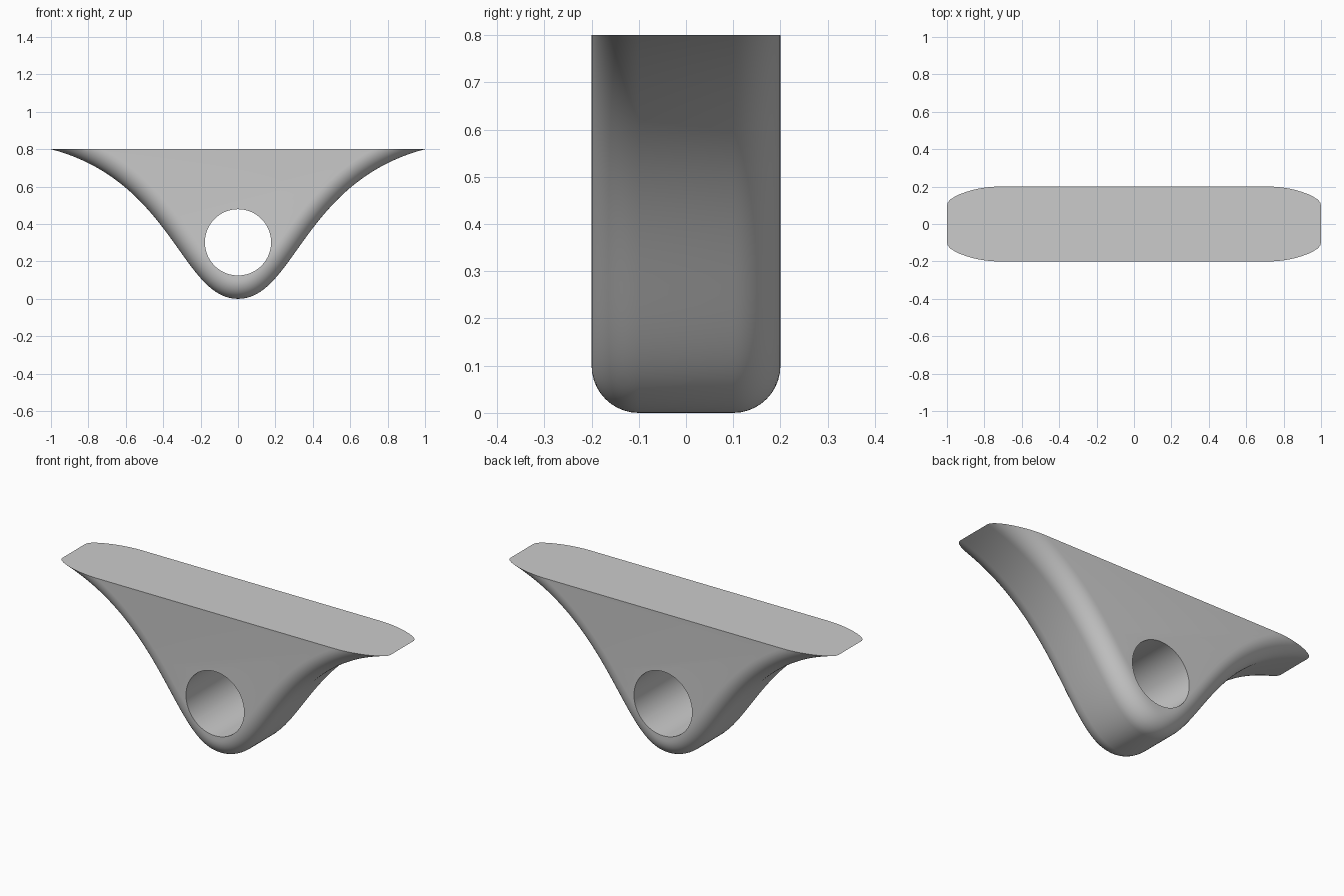
import bpy, bmesh, math
from mathutils import Vector
from mathutils.geometry import interpolate_bezier

cube = bpy.data.objects.get("Cube")
if cube:
    bpy.data.objects.remove(cube, do_unlink=True)

TOP, HALF_DEPTH, FILLET = 0.8, 0.2, 0.1
HOLE_Z, HOLE_R = 0.302, 0.177

grey = bpy.data.materials.new("plain grey")
grey.use_nodes = True
grey.diffuse_color = (0.6, 0.6, 0.6, 1)
grey.node_tree.nodes["Principled BSDF"].inputs["Base Color"].default_value = (0.6, 0.6, 0.6, 1)

# Bell-shaped underside, one half as a curve, then mirrored; ends overshoot the top
half = [Vector((p.x, p.z)) for p in interpolate_bezier(
    Vector((0, 0, 0)), Vector((0.3, 0, 0)), Vector((0.35, 0, 0.63)), Vector((1, 0, TOP)), 49)]
half.append(half[-1] + (half[-1] - half[-2]))
outline = [Vector((-p.x, p.y)) for p in reversed(half[1:])] + half


def offset(points, distance):
    """Move an outline inward along its normals."""
    moved = []
    for i, p in enumerate(points):
        t = (points[min(i + 1, len(points) - 1)] - points[max(i - 1, 0)]).normalized()
        moved.append(p + Vector((-t.y, t.x)) * distance)
    return moved


# Rounded section across the depth: (y, inward offset)
quarter = [math.radians(a) for a in range(0, 91, 9)]
back = [(HALF_DEPTH - FILLET + FILLET * math.sin(a), FILLET * (1 - math.cos(a))) for a in quarter]
section = [(-y, d) for y, d in reversed(back)] + back

# Bracket body: sweep the section along the outline, cap, then trim flat at the top
bm = bmesh.new()
rows = [[bm.verts.new((p.x, y, p.y)) for p in offset(outline, d)] for y, d in section]
for a, b in zip(rows, rows[1:]):
    for i in range(len(outline) - 1):
        bm.faces.new((a[i], b[i], b[i + 1], a[i + 1]))
bm.faces.new(rows[0])
bm.faces.new(rows[-1][::-1])
bmesh.ops.bisect_plane(bm, geom=bm.verts[:] + bm.edges[:] + bm.faces[:], dist=1e-6,
                       plane_co=(0, 0, TOP), plane_no=(0, 0, 1), clear_outer=True)
bmesh.ops.holes_fill(bm, edges=[e for e in bm.edges if e.is_boundary], sides=0)
bmesh.ops.recalc_face_normals(bm, faces=bm.faces[:])
mesh = bpy.data.meshes.new("bracket_body")
bm.to_mesh(mesh)
bm.free()
mesh.materials.append(grey)
body = bpy.data.objects.new("bracket_body", mesh)
bpy.context.collection.objects.link(body)

# Round through hole
bpy.ops.mesh.primitive_cylinder_add(vertices=96, radius=HOLE_R, depth=1,
                                    location=(0, 0, HOLE_Z), rotation=(math.pi / 2, 0, 0))
cutter = bpy.context.object
cutter.name = "hole_cutter"
cutter.data.materials.append(grey)
cut = body.modifiers.new("through_hole", "BOOLEAN")
cut.operation, cut.solver, cut.object = "DIFFERENCE", "EXACT", cutter

# Apply the cut and remove the cutter
bpy.ops.object.select_all(action="DESELECT")
body.select_set(True)
bpy.context.view_layer.objects.active = body
bpy.ops.object.modifier_apply(modifier=cut.name)
bpy.data.objects.remove(cutter, do_unlink=True)
bpy.ops.object.shade_smooth_by_angle(angle=math.radians(25))
